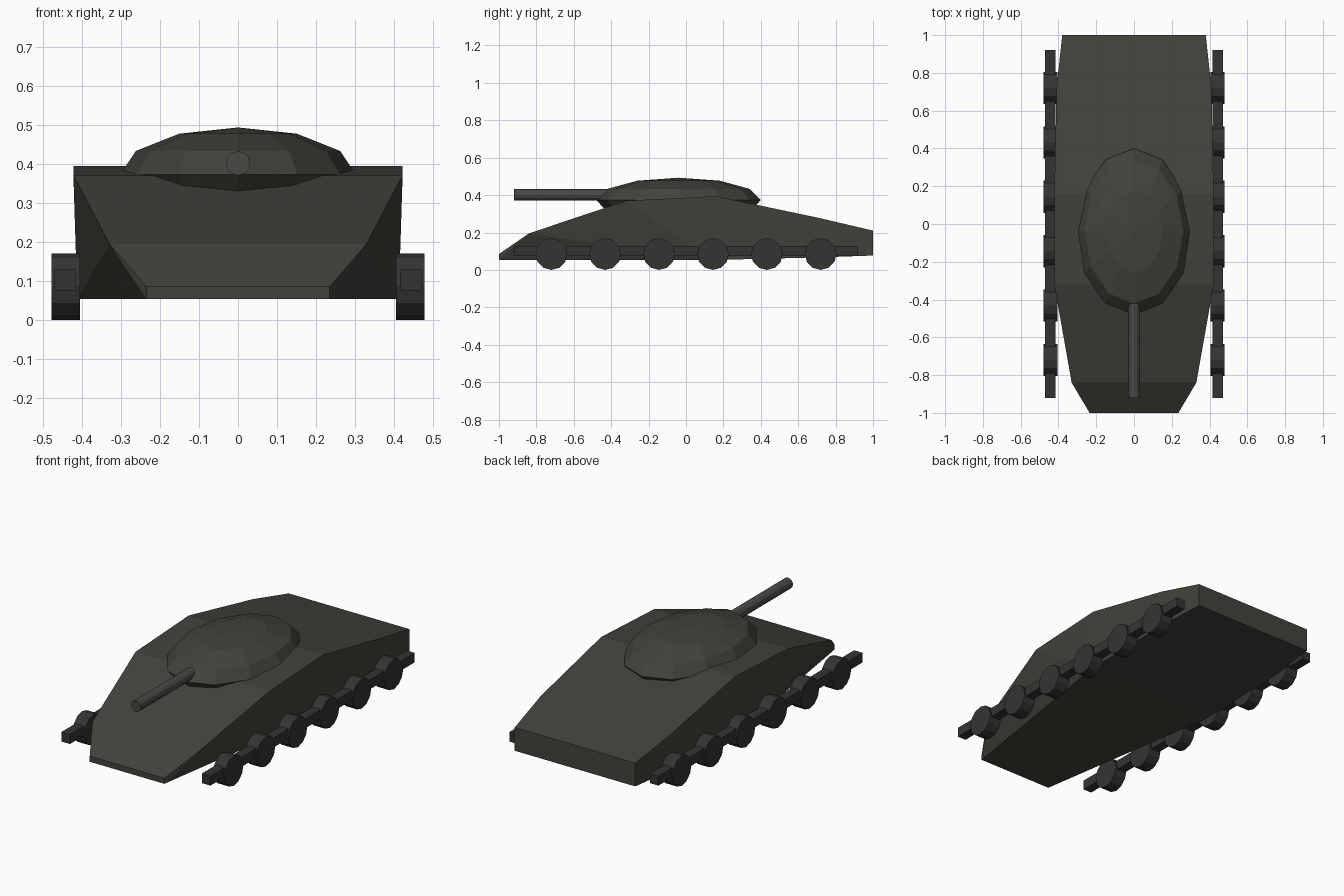
import bpy, bmesh
from math import pi
from mathutils import Matrix, Vector

if "Cube" in bpy.data.objects:
    bpy.data.objects.remove(bpy.data.objects["Cube"])


def paint(name, rgb):
    m = bpy.data.materials.new(name)
    m.diffuse_color = (*rgb, 1)
    m.use_nodes = True
    m.node_tree.nodes["Principled BSDF"].inputs["Base Color"].default_value = m.diffuse_color
    return m


armour = paint("armour_olive", (0.055, 0.055, 0.045))
steel = paint("gun_steel", (0.065, 0.065, 0.06))
running = paint("running_gear_dark", (0.034, 0.034, 0.032))


def finish(bm, name, mat):
    bmesh.ops.recalc_face_normals(bm, faces=bm.faces)
    me = bpy.data.meshes.new(name)
    bm.to_mesh(me)
    bm.free()
    me.materials.append(mat)
    ob = bpy.data.objects.new(name, me)
    bpy.context.collection.objects.link(ob)
    return ob


def cylinder(name, radius, length, rot, loc, mat, sides=12):
    bm = bmesh.new()
    bmesh.ops.create_cone(bm, cap_ends=True, segments=sides, radius1=radius,
                          radius2=radius, depth=length,
                          matrix=Matrix.Translation(loc) @ rot)
    return finish(bm, name, mat)


# Hull: convex wedge through its deck and floor corners (half width, y, z)
deck = [(0.235, -1, 0.085), (0.33, -0.84, 0.195), (0.422, -0.32, 0.37),
        (0.422, 0.16, 0.394), (0.41, 0.72, 0.276), (0.38, 1, 0.21)]
floor = [(0.235, -1, 0.053), (0.412, 0.14, 0.053), (0.405, 0.72, 0.067), (0.38, 1, 0.077)]
bm = bmesh.new()
for x, y, z in deck + floor:
    bm.verts.new((x, y, z))
    bm.verts.new((-x, y, z))
bmesh.ops.convex_hull(bm, input=bm.verts)
bmesh.ops.dissolve_limit(bm, angle_limit=0.01, verts=bm.verts, edges=bm.edges)
finish(bm, "hull", armour)

# Turret: flattened low-poly dome
bm = bmesh.new()
bmesh.ops.create_uvsphere(
    bm, u_segments=12, v_segments=6, radius=1,
    matrix=Matrix.Translation((0, -0.04, 0.373)) @ Matrix.Diagonal((0.302, 0.44, 0.12, 1)))
finish(bm, "turret", armour)

# Gun barrel
cylinder("gun_barrel", 0.031, 0.54, Matrix.Rotation(pi / 2, 4, 'X'),
         Vector((0, -0.65, 0.401)), steel)

# Running gear: a rail and six road wheels per side
for side, s in (("right", 1), ("left", -1)):
    bm = bmesh.new()
    bmesh.ops.create_cube(bm, size=1, matrix=Matrix.Translation((s * 0.443, 0, 0.102))
                          @ Matrix.Diagonal((0.054, 1.84, 0.054, 1)))
    finish(bm, f"{side}_track_rail", running)
    for i in range(6):
        cylinder(f"{side}_road_wheel_{i + 1}", 0.085, 0.073, Matrix.Rotation(pi / 2, 4, 'Y'),
                 Vector((s * 0.442, -0.72 + 0.288 * i, 0.085)), running)
